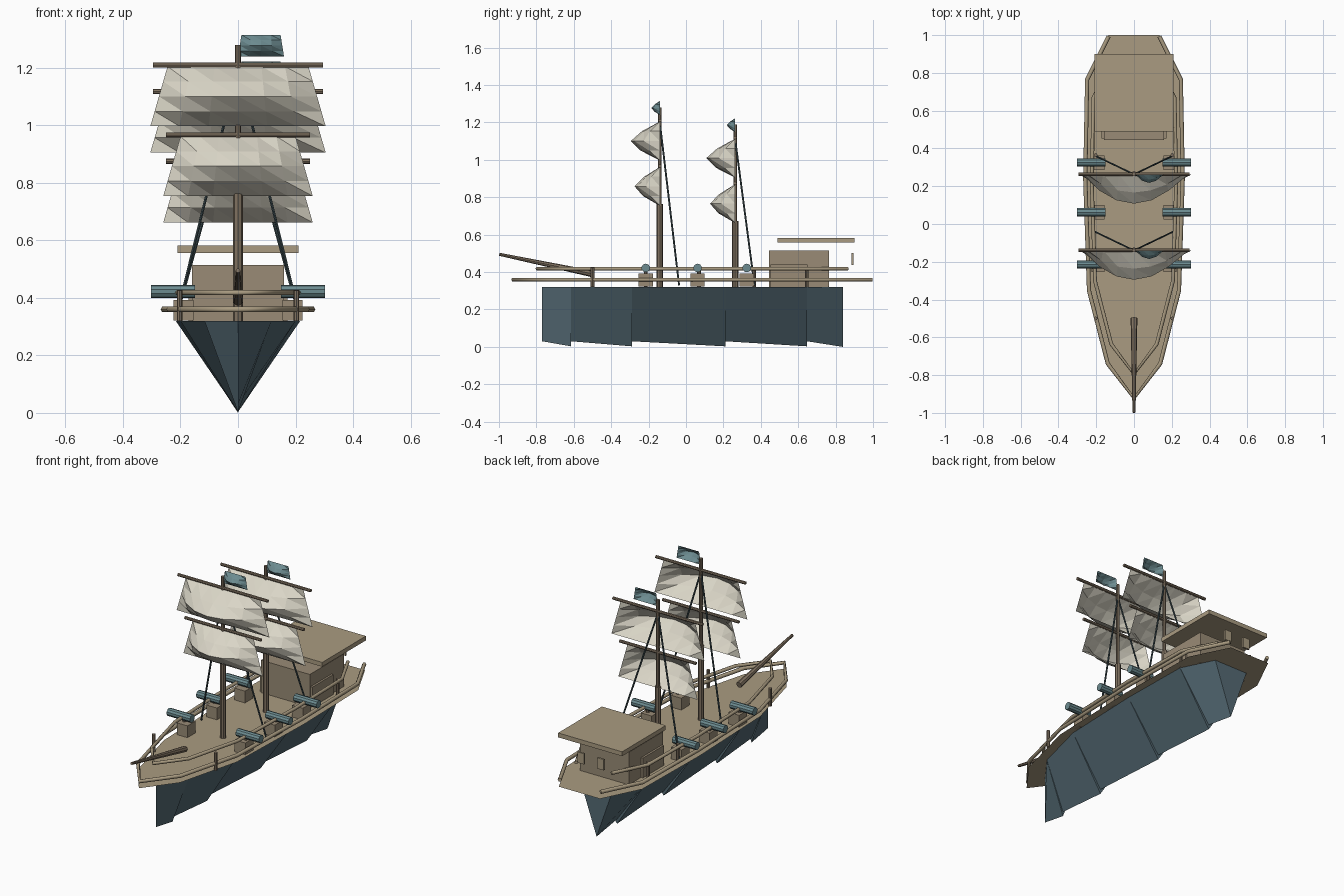
import bpy, bmesh, math
from mathutils import Vector

if "Cube" in bpy.data.objects:
    bpy.data.objects.remove(bpy.data.objects["Cube"])


def material(name, rgb):
    m = bpy.data.materials.new(name)
    m.diffuse_color = (*rgb, 1)
    m.use_nodes = True
    m.node_tree.nodes["Principled BSDF"].inputs["Base Color"].default_value = m.diffuse_color
    return m


WOOD = material("light_wood", (0.40, 0.33, 0.22))
CABIN = material("cabin_wood", (0.32, 0.26, 0.18))
DARK = material("dark_wood", (0.22, 0.17, 0.12))
HULL = material("hull_paint", (0.09, 0.145, 0.175))
TEAL = material("teal", (0.15, 0.26, 0.28))
ROPE = material("rope", (0.05, 0.08, 0.09))
CLOTH = material("canvas", (0.70, 0.67, 0.57))


def make(name, verts, faces, mat):
    me = bpy.data.meshes.new(name)
    me.from_pydata(verts, [], faces)
    me.materials.append(mat)
    ob = bpy.data.objects.new(name, me)
    bpy.context.collection.objects.link(ob)
    return ob


def box(name, x0, x1, y0, y1, z0, z1, mat):
    v = [(x, y, z) for x in (x0, x1) for y in (y0, y1) for z in (z0, z1)]
    f = [(0, 1, 3, 2), (4, 6, 7, 5), (0, 4, 5, 1), (2, 3, 7, 6), (0, 2, 6, 4), (1, 5, 7, 3)]
    return make(name, v, f, mat)


def rod(name, a, b, r, mat, r2=None, sides=8):
    a, b = Vector(a), Vector(b)
    d = b - a
    me = bpy.data.meshes.new(name)
    bm = bmesh.new()
    bmesh.ops.create_cone(bm, cap_ends=True, segments=sides, radius1=r,
                          radius2=r if r2 is None else r2, depth=d.length)
    bm.to_mesh(me)
    bm.free()
    me.materials.append(mat)
    ob = bpy.data.objects.new(name, me)
    ob.location = (a + b) / 2
    ob.rotation_euler = d.to_track_quat('Z', 'Y').to_euler()
    bpy.context.collection.objects.link(ob)
    return ob


def cloth(name, cx, y, z_top, z_bot, half_top, half_bot, bulge, mat, cols=6):
    # billowing sheet, deepest at mid height and mid width
    profile = [0, 0.62, 1, 0.66, 0]
    n = len(profile)
    verts, faces = [], []
    for i, p in enumerate(profile):
        t = i / (n - 1)
        half = half_top + (half_bot - half_top) * t
        for j in range(cols + 1):
            u = 2 * j / cols - 1
            verts.append((cx + u * half, y - bulge * p * (1 - u * u), z_top + (z_bot - z_top) * t))
    w = cols + 1
    for i in range(n - 1):
        for j in range(cols):
            a = i * w + j
            faces += [(a, a + w, a + w + 1), (a, a + w + 1, a + 1)]
    return make(name, verts, faces, mat)


# Plan outline of one side, bow to stern
PLAN = [(0, -0.93), (0.14, -0.745), (0.24, -0.355), (0.26, 0.245), (0.25, 0.77), (0.135, 1.0)]
MID = 0.035


def scaled(s):
    return [(x * s, MID + (y - MID) * s) for x, y in PLAN]


def both_sides(pts):
    return [(-x, y) for x, y in reversed(pts)] + pts[1:]


# Deck
loop = both_sides(PLAN)
make("deck", [(x, y, 0.322) for x, y in loop], [tuple(range(len(loop)))], WOOD)

# Hull: V sections with a stepped keel
st = scaled(0.833)
sections = []
for a, b in zip(st, st[1:]):
    sections += [(*a, 0.03), (*b, 0.003 if b[1] < 0.8 else 0.0)]
verts, faces = [], []
for x, y, z in sections:
    verts += [(-x, y, 0.32), (0, y, z), (x, y, 0.32)]
for i in range(len(sections) - 1):
    a = 3 * i
    faces += [(a, a + 1, a + 4, a + 3), (a + 1, a + 2, a + 5, a + 4)]
e = len(verts)
faces.append((e - 3, e - 2, e - 1))
hull = make("hull", verts, faces, HULL)
bm = bmesh.new()
bm.from_mesh(hull.data)
bmesh.ops.remove_doubles(bm, verts=bm.verts, dist=1e-5)
bmesh.ops.recalc_face_normals(bm, faces=bm.faces)
bm.to_mesh(hull.data)
bm.free()


# Rails following the plan
def rail(name, s, z, r):
    pts = both_sides(scaled(s))
    cu = bpy.data.curves.new(name, 'CURVE')
    cu.dimensions = '3D'
    cu.bevel_depth = r
    cu.bevel_resolution = 1
    cu.use_fill_caps = True
    sp = cu.splines.new('POLY')
    sp.points.add(len(pts) - 1)
    for p, (x, y) in zip(sp.points, pts):
        p.co = (x, y, z, 1)
    cu.materials.append(WOOD)
    ob = bpy.data.objects.new(name, cu)
    bpy.context.collection.objects.link(ob)


rail("lower_rail", 0.993, 0.36, 0.011)
rail("upper_rail", 0.86, 0.418, 0.010)

# Rail posts, cannons and carriages
for side in (-1, 1):
    for y in (-0.5, -0.215, 0.07, 0.365, 0.645):
        rod("rail_post", (side * 0.203, y, 0.32), (side * 0.203, y, 0.425), 0.01, DARK)
    for y in (-0.215, 0.062, 0.325):
        rod("cannon", (side * 0.15, y, 0.422), (side * 0.303, y, 0.422), 0.023, TEAL, sides=10)
        box("cannon_carriage", side * 0.19 - 0.035, side * 0.19 + 0.035,
            y - 0.038, y + 0.038, 0.322, 0.392, CABIN)

# Cabin, roof and stern windows
box("cabin", -0.16, 0.16, 0.445, 0.765, 0.32, 0.515, CABIN)
box("cabin_base", -0.172, 0.172, 0.452, 0.65, 0.32, 0.44, CABIN)
box("cabin_roof", -0.21, 0.21, 0.49, 0.9, 0.557, 0.583, WOOD)
for x in (-0.065, 0.065):
    box("stern_window", x - 0.022, x + 0.022, 0.885, 0.896, 0.438, 0.502, WOOD)

# Masts with yards, sails, flag and shrouds
for label, y, dz in (("fore", -0.14, 0.0), ("main", 0.263, -0.092)):
    rod(label + "_lower_mast", (0, y, 0.32), (0, y, 0.765 + dz), 0.017, DARK)
    rod(label + "_upper_mast", (0, y, 0.76 + dz), (0, y, 1.28 + dz), 0.010, DARK)
    for part, z, half, top, depth in (("upper", 1.21, 0.295, 0.245, 0.155),
                                      ("lower", 0.967, 0.25, 0.2, 0.135)):
        z += dz
        rod(f"{label}_{part}_yard", (-half, y, z), (half, y, z), 0.009, DARK)
        cloth(f"{label}_{part}_sail", 0, y, z - 0.005, z - 0.213, top, top + 0.06, depth, CLOTH)
    cloth(label + "_flag", 0.08, y, 1.315 + dz, 1.24 + dz, 0.068, 0.08, 0.045, TEAL, cols=4)
    for side in (-1, 1):
        rod(label + "_shroud", (0, y, 1.2 + dz), (side * 0.215, y + 0.103, 0.33), 0.005, ROPE, sides=6)

# Bowsprit
rod("bowsprit", (0, -0.497, 0.39), (0, -0.998, 0.495), 0.018, DARK, r2=0.008)
